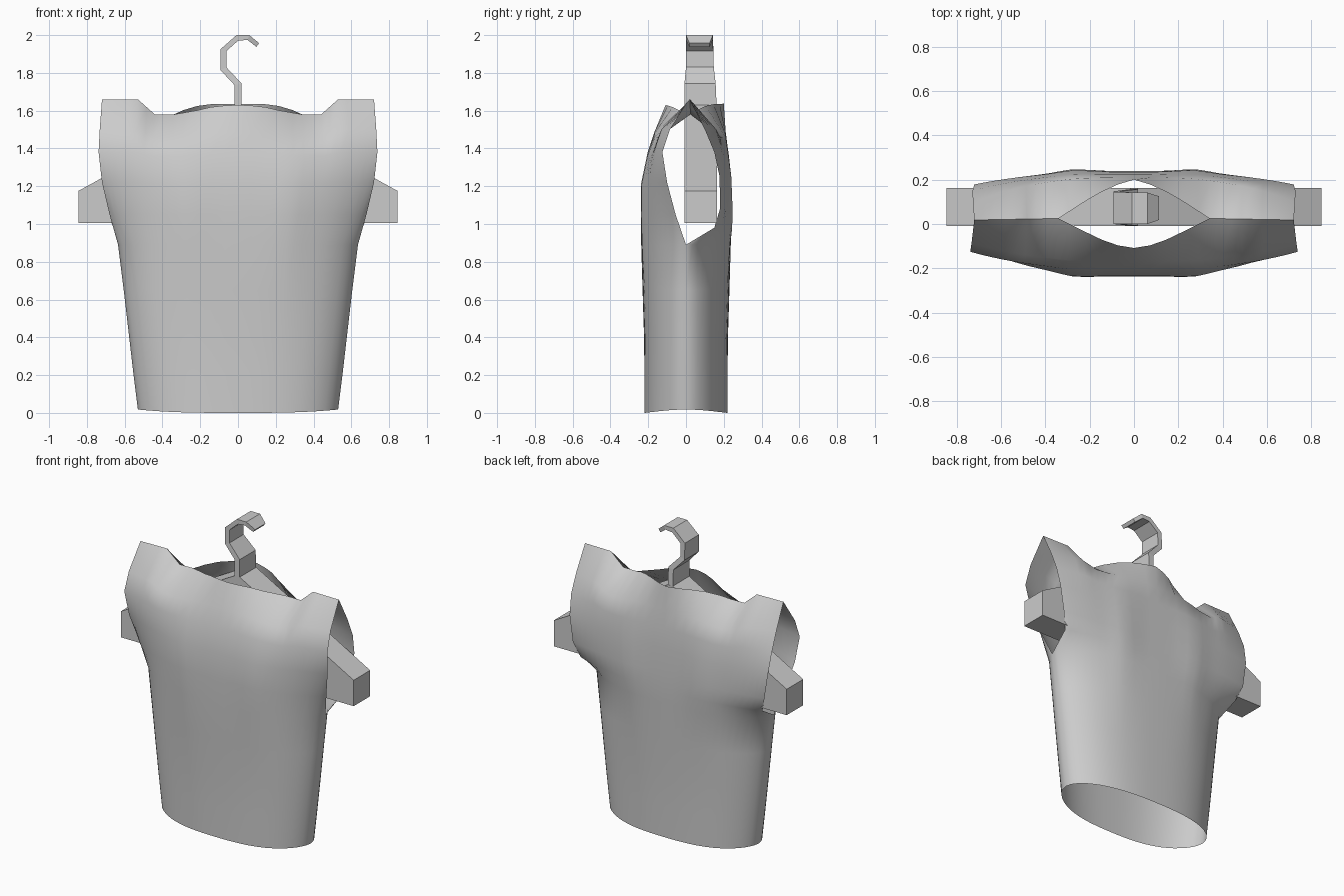
import bpy, bmesh, math

if "Cube" in bpy.data.objects:
    bpy.data.objects.remove(bpy.data.objects["Cube"])

TOP, ARM = 1.66, 0.89


def lerp_table(pts, x):
    for (x0, y0), (x1, y1) in zip(pts, pts[1:]):
        if x <= x1:
            return y0 + (y1 - y0) * (x - x0) / (x1 - x0)
    return pts[-1][1]


def make_object(name, bm):
    me = bpy.data.meshes.new(name)
    bm.to_mesh(me)
    bm.free()
    ob = bpy.data.objects.new(name, me)
    bpy.context.collection.objects.link(ob)
    return ob


# Shirt rows: height, half width, edge y, centre y, roundness
low = [(0.0, .53, 0, .22, .55), (.2, .553, 0, .22, .55), (.4, .576, 0, .222, .55),
       (.65, .605, 0, .23, .57), (ARM, .635, 0, .237, .6)]
front_rows = [(z, w, e, -d, q) for z, w, e, d, q in low] + [
    (1.05, .68, -.055, -.237, .8), (1.22, .72, -.10, -.235, 1),
    (1.38, .738, -.125, -.205, 1), (1.5, .732, -.085, -.168, 1)]
back_rows = low + [
    (.98, .66, .15, .24, .9), (1.08, .695, .18, .238, 1),
    (1.25, .72, .178, .235, 1), (1.38, .728, .15, .225, 1), (1.5, .726, .1, .21, 1)]

# Neck and shoulder line: x -> z and x -> y
front_z = [(0, 1.63), (.12, 1.625), (.2, 1.605), (.34, 1.58), (.44, 1.58), (.53, TOP), (.72, TOP)]
back_z = [(0, 1.637), (.15, 1.634), (.25, 1.62), (.34, 1.58), (.44, 1.58), (.53, TOP), (.72, TOP)]
front_y = [(0, -.108), (.1, -.092), (.2, -.045), (.34, .025), (.72, .018)]
back_y = [(0, .2), (.1, .17), (.2, .115), (.34, .025), (.72, .018)]

half = [0, .1, .2, .3, .4, .472, .54, .611, .67, .736, .8, .87, .92, .96, .985, 1]
cols = [-u for u in reversed(half[1:])] + half


def add_panel(bm, rows, neck_z, neck_y, side):
    grid = []
    for z, w, e, d, q in rows:
        s = max(0, (z - ARM) / (TOP - ARM))
        line = []
        for u in cols:
            a = abs(u)
            x = a * w
            y = e + (d - e) * max(0, 1 - a ** 2.6) ** q
            # soft chest folds
            y += side * .014 * math.exp(-((x - .27) / .09) ** 2 - ((z - 1.1) / .3) ** 2)
            h = z - (TOP - lerp_table(neck_z, a * .72)) * s ** 3
            if z == 0:
                h = .018 * a ** 3
            line.append(bm.verts.new((u * w, y, h)))
        grid.append(line)
    grid.append([bm.verts.new((u * .72, lerp_table(neck_y, abs(u) * .72),
                               lerp_table(neck_z, abs(u) * .72))) for u in cols])
    for r0, r1 in zip(grid, grid[1:]):
        for i in range(len(cols) - 1):
            f = [r0[i], r0[i + 1], r1[i + 1], r1[i]]
            bm.faces.new(f if side < 0 else f[::-1])


# Shirt: front and back panels sewn at sides and shoulders
bm = bmesh.new()
add_panel(bm, front_rows, front_z, front_y, -1)
add_panel(bm, back_rows, back_z, back_y, 1)
bmesh.ops.remove_doubles(bm, verts=bm.verts, dist=.0005)
shirt = make_object("shirt", bm)
bpy.context.view_layer.objects.active = shirt
shirt.select_set(True)
bpy.ops.object.shade_smooth_by_angle(angle=math.radians(50))
shirt.select_set(False)


def sweep(name, pairs, closed):
    """Strip in the xz plane from (outer, inner, y0, y1) stations, given depth in y."""
    bm = bmesh.new()
    rings = [[bm.verts.new((p[0], y, p[1])) for p, y in ((o, a), (o, b), (i, b), (i, a))]
             for o, i, a, b in pairs]
    links = list(zip(rings, rings[1:]))
    if closed:
        links.append((rings[-1], rings[0]))
    else:
        bm.faces.new(rings[0])
        bm.faces.new(rings[-1])
    for r0, r1 in links:
        for k in range(4):
            n = (k + 1) % 4
            bm.faces.new((r0[k], r0[n], r1[n], r1[k]))
    bmesh.ops.recalc_face_normals(bm, faces=bm.faces)
    return make_object(name, bm)


# Hanger body: thick triangular frame with blunt ends
right = [((.018, 1.63), (.018, 1.47)), ((.845, 1.175), (.56, 1.15)), ((.845, 1.005), (.56, 1.13))]
left = [((-o[0], o[1]), (-i[0], i[1])) for o, i in reversed(right)]
sweep("hanger_body", [(o, i, -.008, .163) for o, i in right + left], True)

# Hanger hook
sweep("hanger_hook", [
    ((-.018, 1.6), (.018, 1.6), -.008, .163),
    ((-.018, 1.735), (.018, 1.745), -.008, .157),
    ((-.093, 1.815), (-.062, 1.83), 0, .147),
    ((-.093, 1.925), (-.062, 1.915), 0, .145),
    ((-.008, 2.0), (.0, 1.97), 0, .142),
    ((.06, 2.0), (.05, 1.975), 0, .142),
    ((.112, 1.957), (.097, 1.938), .018, .125)], False)
